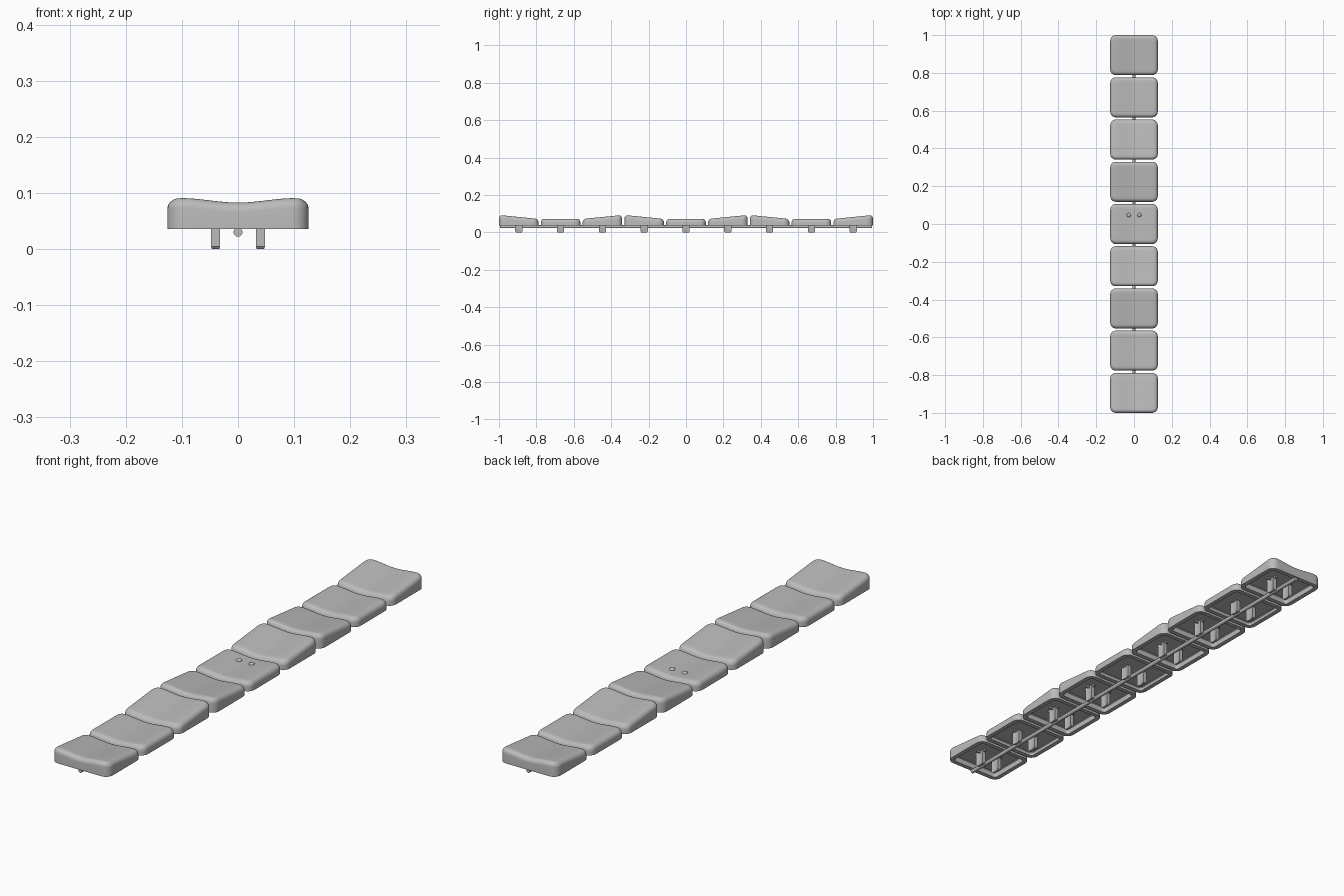
import bpy, bmesh, math
from mathutils import Vector

cube = bpy.data.objects.get("Cube")
if cube:
    bpy.data.objects.remove(cube, do_unlink=True)

grey = bpy.data.materials.new("plain_grey")
grey.use_nodes = True
grey.diffuse_color = (0.5, 0.5, 0.5, 1)
grey.node_tree.nodes["Principled BSDF"].inputs["Base Color"].default_value = (0.5, 0.5, 0.5, 1)

HX, HY = 0.126, 0.106      # cap half sizes
CORNER, FILLET = 0.03, 0.019
BASE, WALL = 0.036, 0.018
PITCH = (1 - HY) / 4


def finish(bm, name, y=0, x=0):
    bmesh.ops.recalc_face_normals(bm, faces=bm.faces)
    mesh = bpy.data.meshes.new(name)
    bm.to_mesh(mesh)
    bm.free()
    mesh.materials.append(grey)
    mesh.shade_smooth()
    mesh.set_sharp_from_angle(angle=math.radians(35))
    obj = bpy.data.objects.new(name, mesh)
    obj.location = (x, y, 0)
    bpy.context.collection.objects.link(obj)
    return obj


def rounded_rect(inset, arc=6, side=12):
    """Plan outline of a cap, moved inwards by the inset."""
    hx, hy = HX - inset, HY - inset
    r = max(CORNER - inset, 0.008)
    corners = []
    for q, (sx, sy) in enumerate([(1, 1), (-1, 1), (-1, -1), (1, -1)]):
        c = Vector((sx * (hx - r), sy * (hy - r)))
        angles = [(q + k / arc) * math.pi / 2 for k in range(arc + 1)]
        corners.append([c + r * Vector((math.cos(a), math.sin(a))) for a in angles])
    pts = []
    for q in range(4):
        a, b = corners[q][-1], corners[(q + 1) % 4][0]
        pts += corners[q] + [a.lerp(b, k / side) for k in range(1, side)]
    return pts


def loft(bm, rings, start=None):
    """Skin a list of equal-length closed rings of points."""
    prev = start
    for ring in rings:
        cur = [bm.verts.new(p) for p in ring]
        if prev:
            n = len(cur)
            for i in range(n):
                j = (i + 1) % n
                bm.faces.new((prev[i], prev[j], cur[j], cur[i]))
        prev = cur
    return prev


def fan(bm, ring, point):
    mid = bm.verts.new(point)
    for a, b in zip(ring, ring[1:] + ring[:1]):
        bm.faces.new((a, b, mid))


def make_cap(name, y, tilt):
    def top(x, yy):
        dish = 0.004 * (1 + math.cos(math.pi * min(abs(x) / 0.102, 1)))
        height = 0.082 + tilt * 0.0105 * yy / HY if tilt else 0.0725
        return height - dish

    def lift(pts, drop):
        return [(p.x, p.y, top(p.x, p.y) - drop) for p in pts]

    bm = bmesh.new()
    # hollow underside, rim, outer wall, filleted edge and dished top
    ceiling = 0.06 if tilt else 0.051
    inner = rounded_rect(WALL)
    rim = rounded_rect(0)
    rings = [[(p.x, p.y, ceiling) for p in rounded_rect(WALL + 0.003)],
             [(p.x, p.y, ceiling - 0.003) for p in inner],
             [(p.x, p.y, BASE) for p in inner],
             [(p.x, p.y, BASE) for p in rim]]
    for k in range(7):
        a = k / 6 * math.pi / 2
        rings.append(lift(rounded_rect(FILLET * (1 - math.cos(a))), FILLET * (1 - math.sin(a))))
    flat = rounded_rect(FILLET)
    rings += [lift([p * s for p in flat], 0) for s in (0.85, 0.7, 0.5, 0.25)]
    last = loft(bm, rings)
    fan(bm, last, (0, 0, top(0, 0)))
    bm.verts.ensure_lookup_table()
    bm.faces.new(bm.verts[:len(inner)])
    finish(bm, name, y)
    return ceiling, top


def make_box(name, size, centre):
    bm = bmesh.new()
    bmesh.ops.create_cube(bm, size=1)
    for v in bm.verts:
        v.co = Vector(a * b for a, b in zip(v.co, size))
        v.co.z += centre[2]
    finish(bm, name, centre[1], centre[0])


def make_prong(name, x, y, ceiling):
    # waisted prong with a chamfered tip
    half = [(0.008 - 0.003 * math.cos(t * math.pi / 2) ** 2, 0.019 * t)
            for t in (-1, -0.75, -0.5, 0, 0.5, 0.75, 1)]
    outline = half + [(-px, -py) for px, py in half]
    bm = bmesh.new()
    rings = [[(px * s, py * s, z) for px, py in outline]
             for s, z in ((0.82, 0), (1, 0.004), (1, ceiling + 0.002))]
    last = loft(bm, rings)
    bm.faces.new(last)
    bm.verts.ensure_lookup_table()
    bm.faces.new(bm.verts[:len(outline)])
    finish(bm, name, y, x)


# row of caps, each with two prongs
for i in range(9):
    y = (i - 4) * PITCH
    tilt = i % 3 - 1
    ceiling, top = make_cap(f"cap_{i + 1}", y, tilt)
    for side, label in ((1, "left"), (-1, "right")):
        x = side * 0.04
        make_prong(f"{label}_prong_{i + 1}", x, y, ceiling)
        if tilt:
            # cross ribs bracing the prong against the ceiling
            make_box(f"{label}_long_rib_{i + 1}", (0.008, 0.06, 0.008), (x, y, ceiling - 0.003))
            make_box(f"{label}_cross_rib_{i + 1}", (0.04, 0.008, 0.008), (x, y, ceiling - 0.003))
        if i == 4:
            # raised dots on the middle cap
            bm = bmesh.new()
            bmesh.ops.create_uvsphere(bm, u_segments=20, v_segments=10, radius=0.011)
            for v in bm.verts:
                v.co.z = v.co.z * 0.6 + top(0.028, 0.047)
            finish(bm, f"{label}_dot", 0.047, side * 0.028)

# rod running under the whole row
bm = bmesh.new()
bmesh.ops.create_cone(bm, cap_ends=True, segments=16, radius1=0.008, radius2=0.008, depth=1.99)
for v in bm.verts:
    v.co = Vector((v.co.x, v.co.z, 0.03 - v.co.y))
finish(bm, "connecting_rod")
